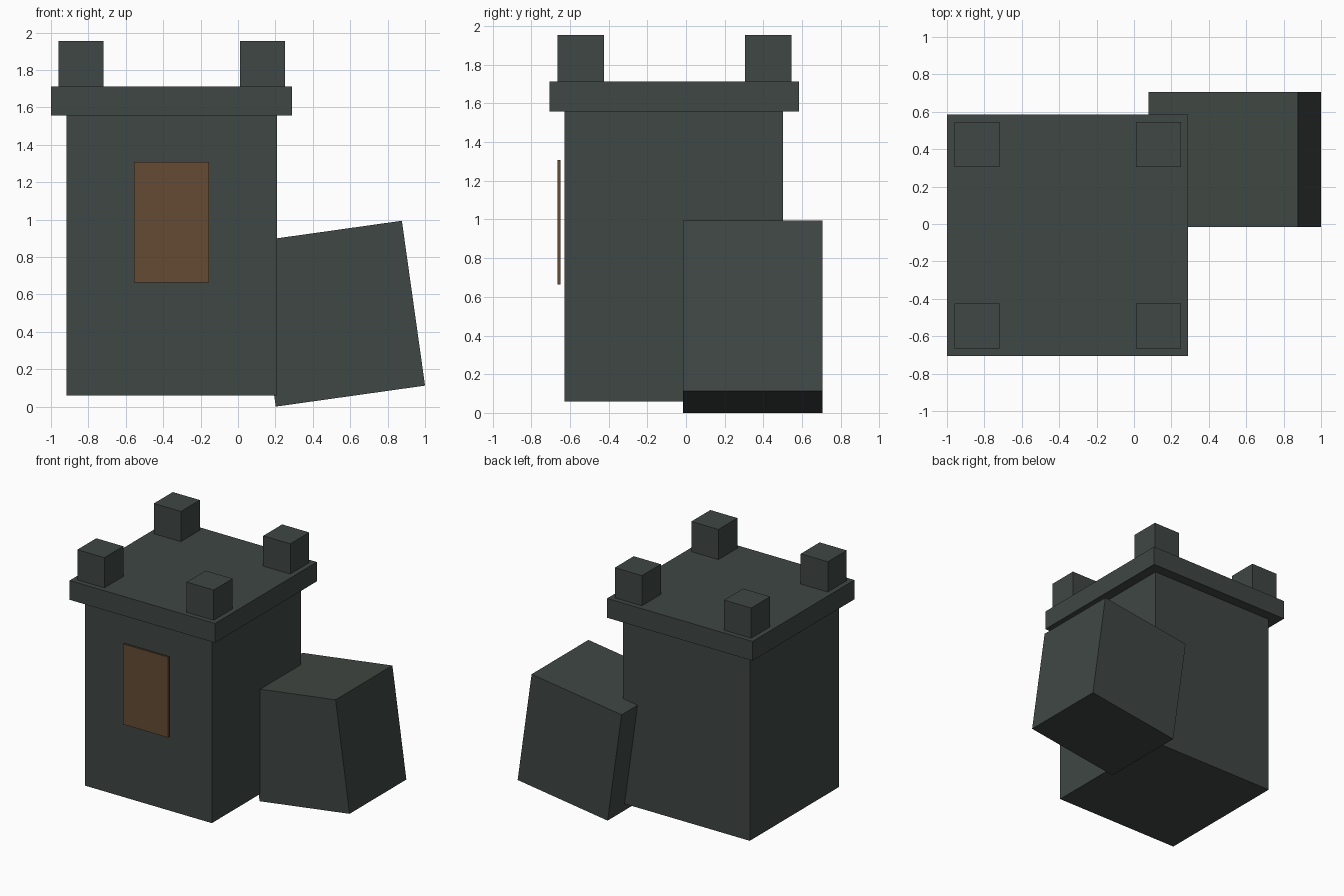
import bpy
import math
from mathutils import Matrix

default = bpy.data.objects.get("Cube")
if default:
    bpy.data.objects.remove(default, do_unlink=True)


def make_material(name, rgb):
    mat = bpy.data.materials.new(name)
    mat.use_nodes = True
    color = (*rgb, 1.0)
    mat.diffuse_color = color
    mat.node_tree.nodes["Principled BSDF"].inputs["Base Color"].default_value = color
    return mat


stone = make_material("dark_green_stone", (0.05, 0.063, 0.056))
wood = make_material("brown_wood", (0.13, 0.07, 0.034))


def box(name, center, size, mat, tilt=0.0):
    """Flat-faced box, optionally tilted about the y axis."""
    bpy.ops.mesh.primitive_cube_add(size=1, location=center)
    obj = bpy.context.object
    obj.name = name
    obj.data.transform(Matrix.Diagonal((*size, 1.0)))
    obj.rotation_euler.y = tilt
    obj.data.materials.append(mat)
    return obj


# Main tower and overhanging roof slab
cx, cy = -0.355, -0.06
box("tower_body", (cx, cy - 0.003, 0.81), (1.125, 1.13, 1.50), stone)
box("roof_slab", (cx, cy, 1.635), (1.29, 1.29, 0.155), stone)

# Four corner battlements
for side, sx in (("right", -1), ("left", 1)):
    for end, sy in (("front", -1), ("back", 1)):
        box(f"battlement_{end}_{side}", (cx + sx * 0.485, cy + sy * 0.485, 1.832),
            (0.24, 0.24, 0.245), stone)

# Thin shutter hovering just in front of the wall
box("window_shutter", (cx, -0.657, 0.985), (0.40, 0.015, 0.645), wood)

# Leaning annex block
box("leaning_annex", (0.539, 0.345, 0.497), (0.806, 0.72, 0.89), stone,
    tilt=math.radians(-8))
